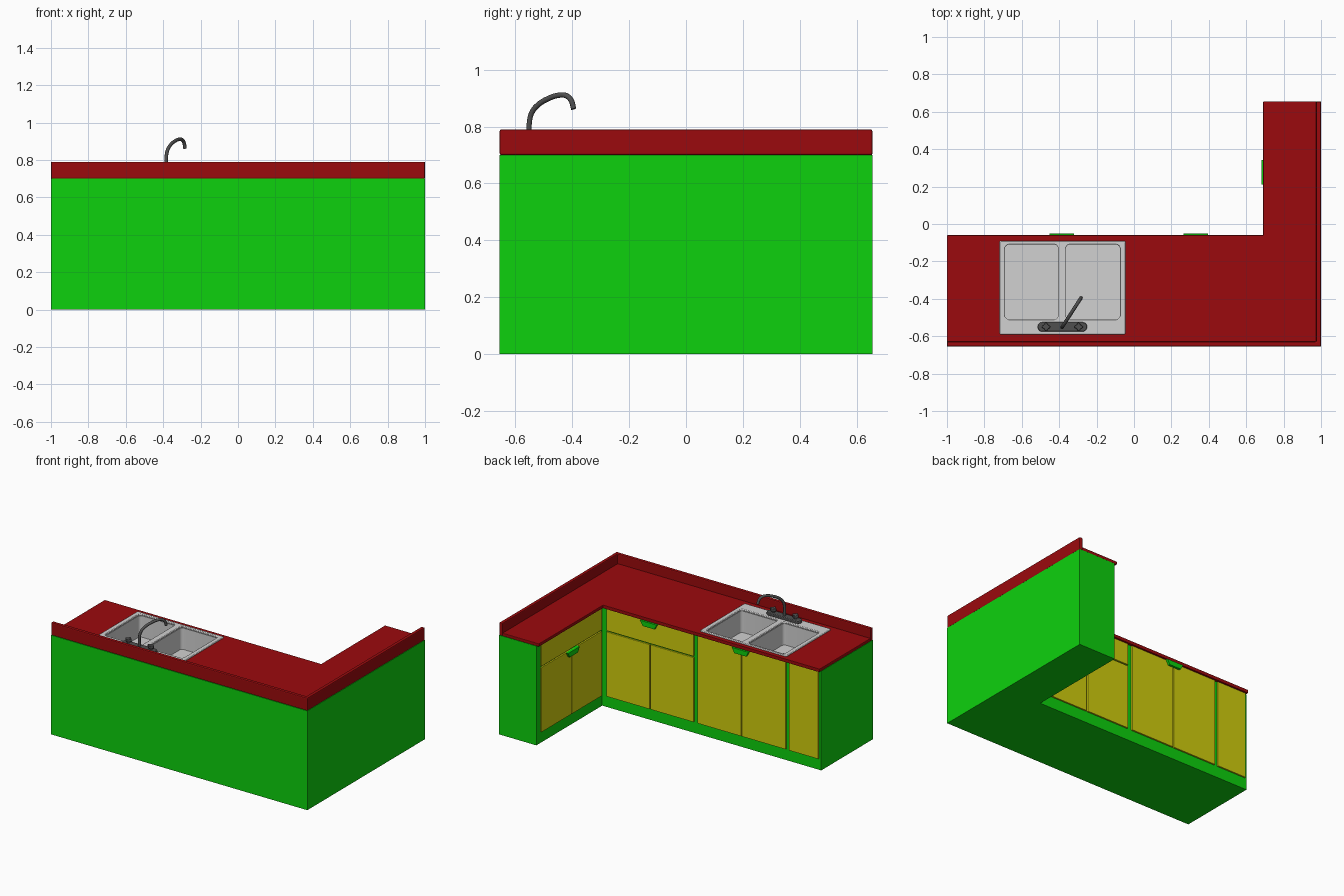
import bpy, bmesh, math
from mathutils import Vector

cube = bpy.data.objects.get("Cube")
if cube:
    bpy.data.objects.remove(cube, do_unlink=True)


def material(name, rgb):
    m = bpy.data.materials.new(name)
    m.use_nodes = True
    m.diffuse_color = (*rgb, 1)
    bsdf = next(n for n in m.node_tree.nodes if n.type == 'BSDF_PRINCIPLED')
    bsdf.inputs["Base Color"].default_value = (*rgb, 1)
    return m


GREEN = material("green_cabinet", (0.004, 0.64, 0.004))
RED = material("red_counter", (0.33, 0.003, 0.004))
YELLOW = material("yellow_door", (0.64, 0.62, 0.004))
STEEL = material("light_steel", (0.64, 0.64, 0.64))
DARK = material("dark_metal", (0.08, 0.08, 0.08))


def prism(name, outline, z0, z1, mat, bevel=0.0):
    """Extrude a plan outline from z0 to z1."""
    bm = bmesh.new()
    face = bm.faces.new([bm.verts.new((x, y, z0)) for x, y in outline])
    up = bmesh.ops.extrude_face_region(bm, geom=[face])["geom"]
    bmesh.ops.translate(bm, vec=(0, 0, z1 - z0),
                        verts=[v for v in up if isinstance(v, bmesh.types.BMVert)])
    bmesh.ops.recalc_face_normals(bm, faces=bm.faces)
    mesh = bpy.data.meshes.new(name)
    bm.to_mesh(mesh)
    bm.free()
    ob = bpy.data.objects.new(name, mesh)
    bpy.context.collection.objects.link(ob)
    if mat:
        mesh.materials.append(mat)
    if bevel:
        add_bevel(ob, bevel)
    return ob


def add_bevel(ob, width):
    mod = ob.modifiers.new("soft_edges", 'BEVEL')
    mod.width, mod.segments, mod.limit_method = width, 2, 'ANGLE'
    mod.angle_limit = math.radians(40)


def rect(x0, x1, y0, y1):
    return [(x0, y0), (x1, y0), (x1, y1), (x0, y1)]


def rounded(x0, x1, y0, y1, r, n=5):
    pts = []
    corners = [(x1 - r, y1 - r), (x0 + r, y1 - r), (x0 + r, y0 + r), (x1 - r, y0 + r)]
    for q, (cx, cy) in enumerate(corners):
        for i in range(n + 1):
            a = math.pi / 2 * (q + i / n)
            pts.append((cx + r * math.cos(a), cy + r * math.sin(a)))
    return pts


def cut(targets, cutter):
    """Subtract the cutter from each target, then discard it."""
    cutter.hide_render = True
    for ob in targets:
        mod = ob.modifiers.new("cut", 'BOOLEAN')
        mod.operation, mod.object = 'DIFFERENCE', cutter
        bpy.context.view_layer.objects.active = ob
        bpy.ops.object.modifier_apply(modifier=mod.name)
    bpy.data.objects.remove(cutter, do_unlink=True)


def smooth(ob):
    bpy.ops.object.select_all(action='DESELECT')
    ob.select_set(True)
    bpy.context.view_layer.objects.active = ob
    bpy.ops.object.shade_smooth_by_angle(angle=math.radians(40))


# Main levels and front planes of the two legs
D = 0.655
TOP, SLAB, SPLASH = 0.70, 0.722, 0.79
LONG, SHORT = -0.08, 0.71

# Cabinet body, worktop and raised back edge
body = prism("cabinet_body", [(-1, -D), (1, -D), (1, D), (SHORT, D),
                              (SHORT, LONG), (-1, LONG)], 0, TOP, GREEN)
counter = prism("countertop", [(-1, -D + .025), (.975, -D + .025), (.975, D), (.69, D),
                               (.69, -.06), (-1, -.06)], TOP, SLAB, RED)
prism("backsplash", [(-1, -D), (1, -D), (1, D), (.975, D),
                     (.975, -D + .025), (-1, -D + .025)], TOP, SPLASH, RED, 0.006)
cut([body, counter], prism("sink_opening", rect(-.70, -.065, -.52, -.10), .54, 1, None))
add_bevel(counter, 0.004)

# Double sink: rim plate and bowl block hollowed by two rounded basins
rim = prism("sink_rim", rounded(-.72, -.045, -.59, -.09, .01), .716, .73, STEEL)
bowl = prism("sink_bowl", rect(-.697, -.068, -.517, -.103), .55, .716, STEEL)
for x0, x1 in ((-.69, -.405), (-.365, -.075)):
    cut([rim, bowl], prism("basin_cutter", rounded(x0, x1, -.51, -.11, .022), .565, 1, None))
add_bevel(rim, 0.004)
for ob in (rim, bowl):
    smooth(ob)


# Doors, drawers and pulls sit on the inner faces of the legs
def front(name, leg, a, b, z0, z1, depth, mat, bevel=0.0):
    if leg == "long":
        plan = rect(a, b, LONG, LONG + depth)
    else:
        plan = rect(SHORT - depth, SHORT, a, b)
    return prism(name, plan, z0, z1, mat, bevel)


def door(name, leg, a, b, z0, z1):
    front(name, leg, a, b, z0, z1, 0.012, YELLOW, 0.002)


def pull(name, leg, mid, z1):
    """Tapered pull, narrower at its lower edge."""
    ob = front(name, leg, mid - .065, mid + .065, z1 - .035, z1, 0.028, GREEN)
    axis = 0 if leg == "long" else 1
    for v in ob.data.vertices:
        if v.co.z < z1 - .01:
            v.co[axis] = mid + (v.co[axis] - mid) * 0.7


GAP = 0.004
FOOT, RAIL, HEAD = 0.08, 0.54, 0.697
units = [("corner", "long", -.01, .67, True, HEAD),
         ("sink", "long", -.73, -.043, False, HEAD),
         ("side", "short", -.06, .612, True, RAIL - GAP)]
for name, leg, a, b, has_drawer, pull_z in units:
    mid = (a + b) / 2
    door_top = RAIL - GAP if has_drawer else HEAD
    door(name + "_door_one", leg, a, mid - GAP, FOOT, door_top)
    door(name + "_door_two", leg, mid + GAP, b, FOOT, door_top)
    if has_drawer:
        door(name + "_drawer", leg, a, b, RAIL + GAP, HEAD)
    pull(name + "_pull", leg, mid, pull_z)
door("end_door", "long", -.985, -.755, FOOT, HEAD)

# Tap: base plate, two lobed knobs and a swung spout
BX, BY = -.383, -.55
smooth(prism("tap_base", rounded(BX - .132, BX + .132, BY - .025, BY + .025, .0245),
             .728, .75, DARK, 0.004))
for side, s in (("right", -1), ("left", 1)):
    cx = BX + s * .087
    lobes = []
    for i in range(32):
        a = math.tau * i / 32
        r = .019 + .004 * math.cos(4 * a)
        lobes.append((cx + r * math.cos(a), BY + r * math.sin(a)))
    stem = [(cx + (x - cx) * .5, BY + (y - BY) * .5) for x, y in lobes]
    smooth(prism(side + "_knob_stem", stem, .748, .762, DARK))
    smooth(prism(side + "_knob", lobes, .76, .78, DARK, 0.003))

path = [(0, .74), (0, .82), (.06, .852), (.2, .878), (.42, .899), (.64, .91),
        (.8, .909), (.91, .893), (.97, .862)]
swing = Vector((.103, .16))
curve = bpy.data.curves.new("tap_spout", 'CURVE')
curve.dimensions = '3D'
curve.bevel_depth, curve.bevel_resolution = 0.0095, 3
curve.resolution_u, curve.use_fill_caps = 6, True
spline = curve.splines.new('BEZIER')
spline.bezier_points.add(len(path) - 1)
for p, (t, z) in zip(spline.bezier_points, path):
    p.co = (BX + swing.x * t, BY + swing.y * t, z)
    p.handle_left_type = p.handle_right_type = 'AUTO'
curve.materials.append(DARK)
bpy.context.collection.objects.link(bpy.data.objects.new("tap_spout", curve))
